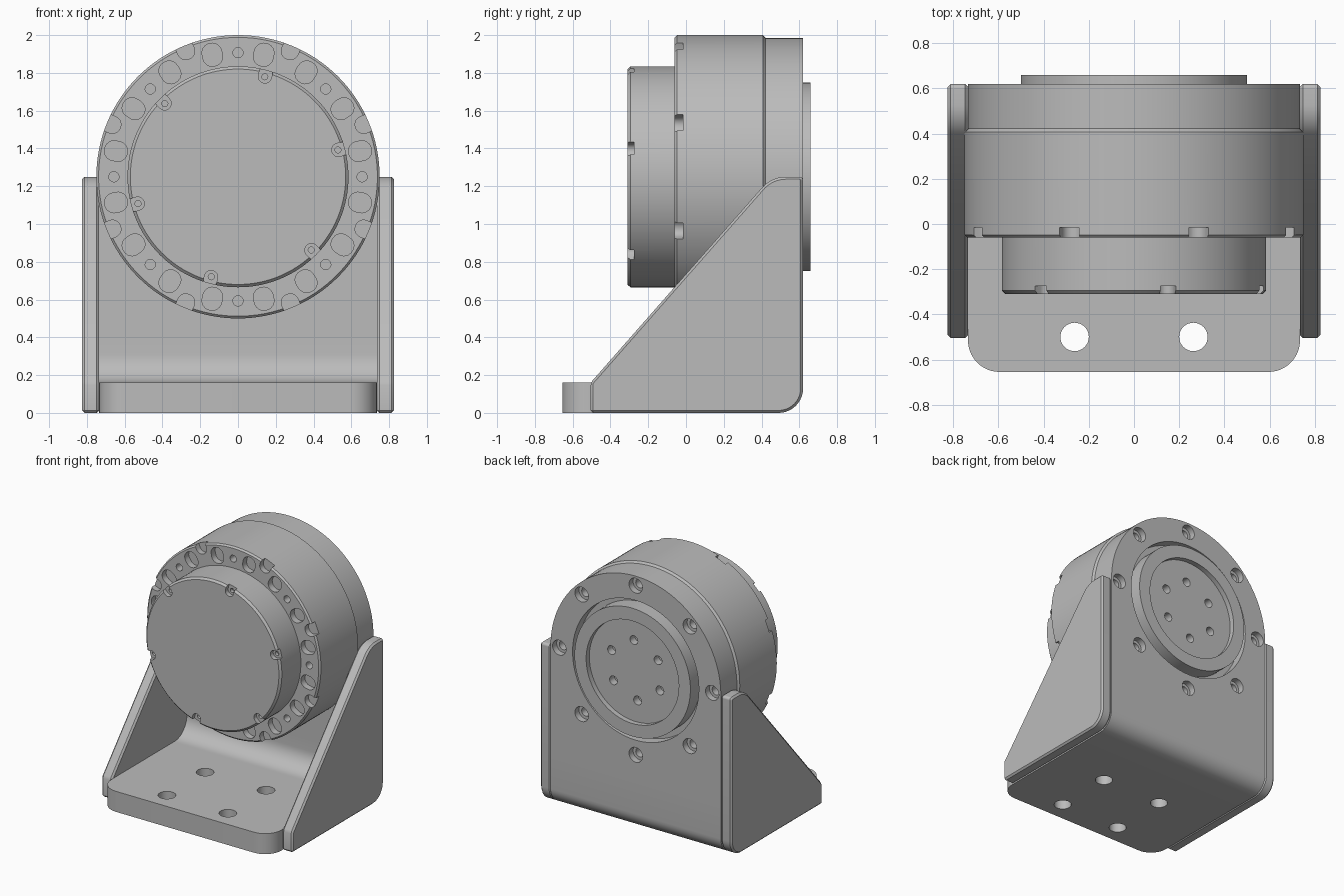
import bpy, bmesh
from math import sin, cos, tan, pi, radians
from mathutils import Vector

if "Cube" in bpy.data.objects:
    bpy.data.objects.remove(bpy.data.objects["Cube"], do_unlink=True)

AXIS_Z = 1.25      # height of the motor axis
WALL_X = 0.735     # inner half width of the bracket

metal = bpy.data.materials.new("grey metal")
metal.use_nodes = True
metal.diffuse_color = (0.5, 0.5, 0.5, 1)
metal.node_tree.nodes["Principled BSDF"].inputs["Base Color"].default_value = (0.5, 0.5, 0.5, 1)


def fillet(corners, steps=10):
    """Round each (x, y, radius) corner of a closed outline."""
    out = []
    for i, (x, y, r) in enumerate(corners):
        p = Vector((x, y))
        if r == 0:
            out.append(p)
            continue
        a = (Vector(corners[i - 1][:2]) - p).normalized()
        b = (Vector(corners[(i + 1) % len(corners)][:2]) - p).normalized()
        half = a.angle(b) / 2
        centre = p + (a + b).normalized() * r / sin(half)
        start = p + a * r / tan(half) - centre
        end = p + b * r / tan(half) - centre
        turn = start.angle_signed(end)
        for k in range(steps + 1):
            t = -turn * k / steps
            out.append(centre + Vector((start.x * cos(t) - start.y * sin(t),
                                        start.x * sin(t) + start.y * cos(t))))
    return out


def slot(w, h, r):
    return fillet([(-w / 2, -h / 2, r), (w / 2, -h / 2, r), (w / 2, h / 2, r), (-w / 2, h / 2, r)], 6)


def prism(bm, points, offset):
    """Extrude a closed 3D outline along an offset."""
    low = [bm.verts.new(p) for p in points]
    high = [bm.verts.new(Vector(p) + Vector(offset)) for p in points]
    n = len(low)
    bm.faces.new(low)
    bm.faces.new(high[::-1])
    for i in range(n):
        j = (i + 1) % n
        bm.faces.new((low[i], low[j], high[j], high[i]))


def lathe(bm, profile, x=0, z=AXIS_Z, segs=24):
    """Turn a (radius, y) profile about a line along y, capping both ends."""
    rings = [[bm.verts.new((x + r * sin(2 * pi * k / segs), y, z + r * cos(2 * pi * k / segs)))
              for k in range(segs)] for r, y in profile]
    bm.faces.new(rings[0])
    bm.faces.new(rings[-1][::-1])
    for a, b in zip(rings, rings[1:]):
        for i in range(segs):
            j = (i + 1) % segs
            bm.faces.new((a[i], a[j], b[j], b[i]))


def polar(r, degrees):
    a = radians(degrees)
    return r * sin(a), AXIS_Z + r * cos(a)


def radial_slot(bm, outline, r, degrees, y0, y1):
    a = radians(degrees)
    x, z = polar(r, degrees)
    prism(bm, [(x + p.x * cos(a) + p.y * sin(a), y0, z - p.x * sin(a) + p.y * cos(a))
               for p in outline], (0, y1 - y0, 0))


def make(name, bm):
    bmesh.ops.recalc_face_normals(bm, faces=bm.faces)
    mesh = bpy.data.meshes.new(name)
    bm.to_mesh(mesh)
    bm.free()
    mesh.materials.append(metal)
    obj = bpy.data.objects.new(name, mesh)
    bpy.context.collection.objects.link(obj)
    return obj


def finish(obj, cutters=(), bevel=0):
    """Cut, bevel and smooth a part."""
    helpers = [make("cutter", bm) for bm in cutters]
    for c in helpers:
        c.hide_render = True
        m = obj.modifiers.new("cut", "BOOLEAN")
        m.operation, m.solver, m.object = "DIFFERENCE", "EXACT", c
    if bevel:
        m = obj.modifiers.new("edge", "BEVEL")
        m.width, m.segments, m.limit_method = bevel, 1, "ANGLE"
    graph = bpy.context.evaluated_depsgraph_get()
    mesh = bpy.data.meshes.new_from_object(obj.evaluated_get(graph))
    obj.modifiers.clear()
    obj.data = mesh
    for c in helpers:
        bpy.data.objects.remove(c, do_unlink=True)
    mesh.polygons.foreach_set("use_smooth", [True] * len(mesh.polygons))
    mesh.set_sharp_from_angle(angle=radians(25))


# Bracket floor with rounded front corners and four bolt holes
bm, holes = bmesh.new(), bmesh.new()
plan = fillet([(-WALL_X, 0.25, 0), (-WALL_X, -0.655, 0.14), (WALL_X, -0.655, 0.14), (WALL_X, 0.25, 0)])
prism(bm, [(p.x, p.y, 0) for p in plan], (0, 0, 0.16))
for x in (-0.263, 0.263):
    for y in (-0.5, -0.03):
        prism(holes, [(x + 0.063 * cos(k * pi / 16), y + 0.063 * sin(k * pi / 16), -0.1)
                      for k in range(32)], (0, 0, 0.4))
finish(make("bracket_floor", bm), [holes])

# Curved bend between floor and back wall
bm = bmesh.new()
bend = fillet([(0.25, 0, 0), (0.62, 0, 0.13), (0.62, 0.4, 0), (0.42, 0.4, 0),
               (0.42, 0.16, 0.15), (0.25, 0.16, 0)])
prism(bm, [(-WALL_X, p.x, p.y) for p in bend], (2 * WALL_X, 0, 0))
finish(make("bracket_bend", bm))

# Back wall with a round top, a recess and counterbored bolt holes
bm, cuts = bmesh.new(), bmesh.new()
outline = [(-WALL_X, 0.4)] + [polar(WALL_X, -90 + 180 * k / 64) for k in range(65)] + [(WALL_X, 0.4)]
prism(bm, [(x, 0.42, z) for x, z in outline], (0, 0.2, 0))
lathe(cuts, [(0.545, 0.54), (0.545, 0.7)], segs=96)
for k in range(8):
    lathe(cuts, [(0.035, 0.47), (0.035, 0.57), (0.058, 0.57), (0.058, 0.7)], *polar(0.66, 45 * k))
finish(make("bracket_back", bm), [cuts])

# Triangular side walls
side = fillet([(-0.505, 0, 0), (0.62, 0, 0.13), (0.62, AXIS_Z, 0.02),
               (0.4525, AXIS_Z, 0.17), (-0.505, 0.16, 0)])
for name, sign in (("left_side_wall", 1), ("right_side_wall", -1)):
    bm = bmesh.new()
    prism(bm, [(sign * WALL_X, p.x, p.y) for p in side], (sign * 0.09, 0, 0))
    finish(make(name, bm), bevel=0.013)

# Motor body with pockets and rim notches around the front ring
bm, cuts = bmesh.new(), bmesh.new()
lathe(bm, [(0.738, -0.06), (0.75, -0.048), (0.75, 0.408), (0.735, 0.422)], segs=128)
for k in range(8):
    lathe(cuts, [(0.027, -0.2), (0.027, 0)], *polar(0.657, 45 * k))
    radial_slot(cuts, slot(0.092, 0.13, 0.044), 0.74, 45 * k + 22.5, -0.2, -0.015)
    for d in (-11.9, 11.9):
        radial_slot(cuts, slot(0.105, 0.122, 0.05), 0.66, 45 * k + d, -0.2, -0.01)
finish(make("motor_body", bm), [cuts])

# Front cap with six screw notches
bm, notches, bores = bmesh.new(), bmesh.new(), bmesh.new()
lathe(bm, [(0.57, -0.31), (0.585, -0.295), (0.585, -0.05)], segs=128)
for k in range(6):
    angle = 15 + 60 * k
    radial_slot(notches, slot(0.07, 0.11, 0.034), 0.57, angle, -0.4, -0.275)
    lathe(bores, [(0.016, -0.4), (0.016, -0.25)], *polar(0.548, angle), segs=16)
finish(make("front_cap", bm), [notches, bores])

# Output flange with a dished face and six holes
bm, cuts = bmesh.new(), bmesh.new()
lathe(bm, [(0.5, 0.5), (0.5, 0.66), (0.4, 0.66), (0.4, 0.62)], segs=96)
for k in range(6):
    lathe(cuts, [(0.034, 0.56), (0.034, 0.7)], *polar(0.232, 60 * k + 4))
finish(make("output_flange", bm), [cuts])
